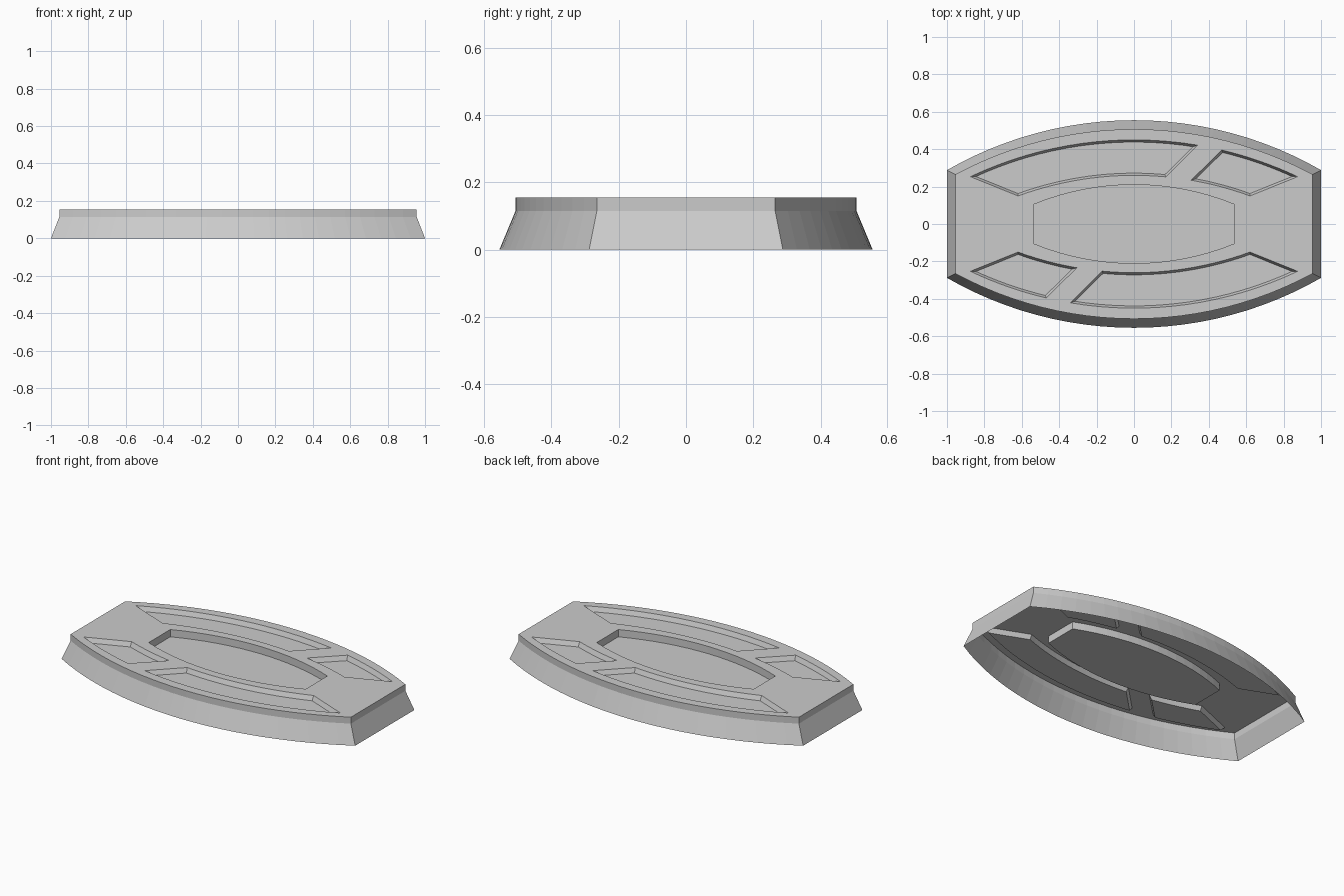
import bpy, bmesh, math
from mathutils import Vector

if "Cube" in bpy.data.objects:
    bpy.data.objects.remove(bpy.data.objects["Cube"])


def arc(apex, half, end, x0, x1, n):
    """Points from x0 to x1 on a shallow arc: y=apex at x=0, y=end at x=half."""
    s = apex - end
    r = (half * half + s * s) / (2 * s)
    a0, a1 = math.asin(x0 / r), math.asin(x1 / r)
    pts = []
    for i in range(n + 1):
        a = a0 + (a1 - a0) * i / n
        pts.append(Vector((r * math.sin(a), apex - r + r * math.cos(a))))
    return pts


def turned(pts):
    return [-p for p in pts]


def barrel(half, end, apex, n):
    """Counter-clockwise outline: straight ends, bowed long sides."""
    side = arc(apex, half, end, half, -half, n)
    return side + turned(side)


def pocket(outer_x, inner_x, n):
    """Counter-clockwise panel between the two concentric bows."""
    outer = arc(0.45, 0.875, 0.253, outer_x[1], outer_x[0], n)
    inner = arc(0.26, 0.62, 0.15, inner_x[0], inner_x[1], n)
    return outer + inner


def inset(pts, d):
    out = []
    for i, p in enumerate(pts):
        a = (p - pts[i - 1]).normalized()
        b = (pts[(i + 1) % len(pts)] - p).normalized()
        na, nb = Vector((-a.y, a.x)), Vector((-b.y, b.x))
        out.append(p + (na + nb) * d / (1 + na.dot(nb)))
    return out


bm = bmesh.new()


def ring(pts, z):
    return [bm.verts.new((p.x, p.y, z)) for p in pts]


def bridge(a, b):
    for i in range(len(a)):
        j = (i + 1) % len(a)
        bm.faces.new((a[i], a[j], b[j], b[i]))


TOP = 0.155

# Open-bottomed skirt: sloped wall, then a short upright rim
foot = ring(barrel(1.0, 0.288, 0.555, 24), 0)
shoulder = ring(barrel(0.955, 0.265, 0.507, 24), 0.115)
rim = ring(barrel(0.955, 0.265, 0.507, 24), TOP)
bridge(foot, shoulder)
bridge(shoulder, rim)

# Recesses: central well, and two pairs of panels turned about the centre
long_panel = pocket((-0.875, 0.34), (-0.62, 0.17), 16)
short_panel = pocket((0.47, 0.875), (0.305, 0.62), 8)
recesses = [(barrel(0.535, 0.105, 0.21, 16), 0.0, 0.045)]
for panel in (long_panel, short_panel):
    recesses += [(panel, 0.012, 0.028), (turned(panel), 0.012, 0.028)]

loops = [rim]
for pts, taper, depth in recesses:
    lip = ring(pts, TOP)
    floor = ring(inset(pts, taper), TOP - depth)
    bridge(lip, floor)
    bm.faces.new(floor)
    loops.append(lip)

# Flat deck filled around the recesses
edges = [bm.edges.get((l[i - 1], l[i])) for l in loops for i in range(len(l))]
filled = bmesh.ops.triangle_fill(bm, edges=edges, use_beauty=True, normal=(0, 0, 1))
for f in filled["geom"]:
    if isinstance(f, bmesh.types.BMFace):
        f.normal_update()
        if f.normal.z < 0:
            f.normal_flip()

mesh = bpy.data.meshes.new("display_base")
bm.to_mesh(mesh)
bm.free()
base = bpy.data.objects.new("display_base", mesh)
bpy.context.collection.objects.link(base)
